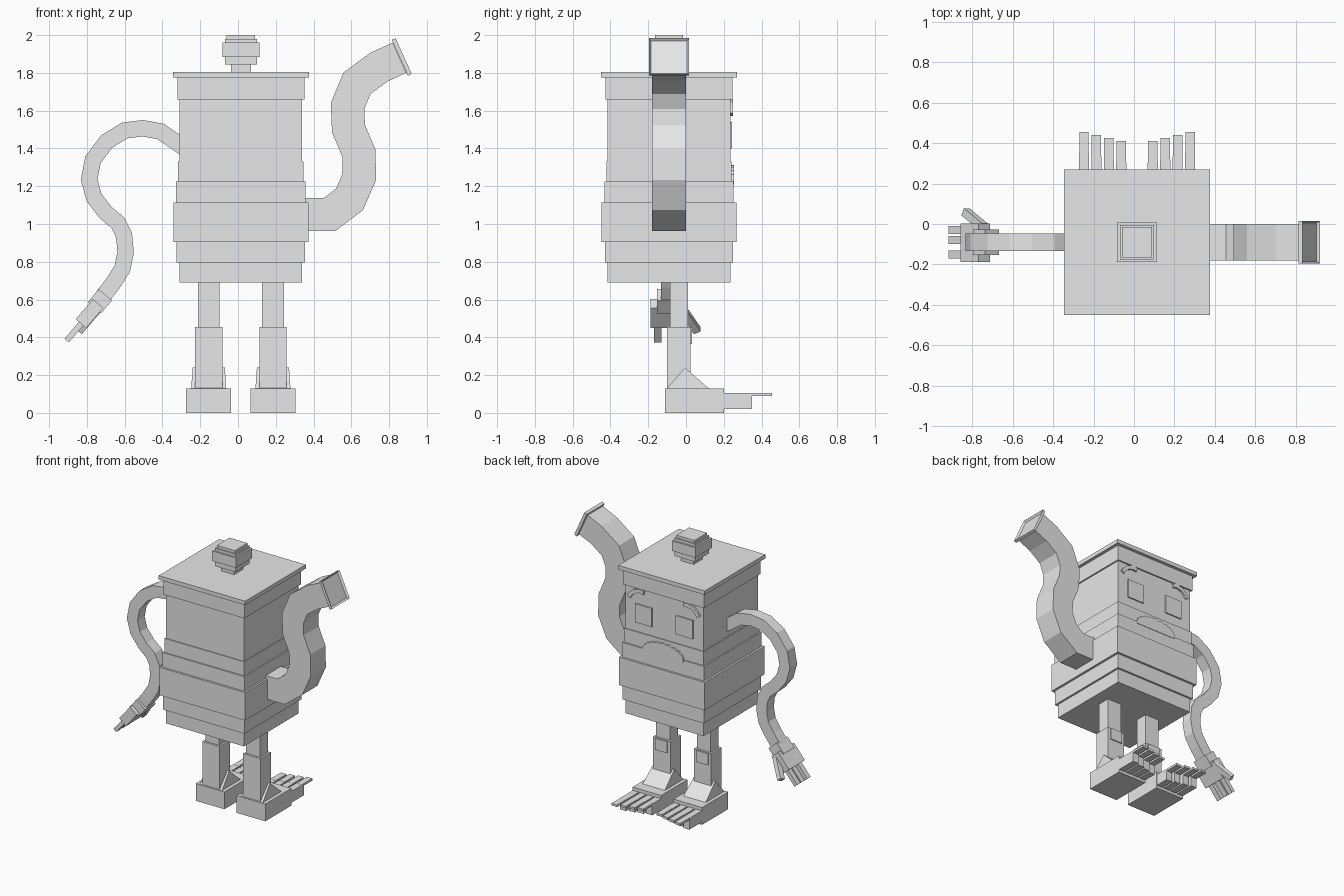
import bpy, bmesh, math
from mathutils import Vector, Matrix

if "Cube" in bpy.data.objects:
    bpy.data.objects.remove(bpy.data.objects["Cube"], do_unlink=True)

grey = bpy.data.materials.new("light_grey")
grey.use_nodes = True
grey.diffuse_color = (0.8, 0.8, 0.8, 1)
grey.node_tree.nodes["Principled BSDF"].inputs["Base Color"].default_value = (0.8, 0.8, 0.8, 1)

CX, CY = 0.015, -0.09   # axis of the pot


def finish(name, bm):
    bmesh.ops.recalc_face_normals(bm, faces=bm.faces)
    mesh = bpy.data.meshes.new(name)
    bm.to_mesh(mesh)
    bm.free()
    mesh.materials.append(grey)
    obj = bpy.data.objects.new(name, mesh)
    bpy.context.collection.objects.link(obj)
    return obj


def box(name, lo, hi, frame=Matrix(), recess=0):
    """Box between two corners; recess sinks an inset panel into its local +x face."""
    lo, hi = Vector(lo), Vector(hi)
    bm = bmesh.new()
    bmesh.ops.create_cube(bm, size=1, matrix=Matrix.Translation((lo + hi) / 2)
                          @ Matrix.Diagonal((*(hi - lo), 1)))
    if recess:
        face = max(bm.faces, key=lambda f: f.calc_center_median().x)
        bmesh.ops.inset_region(bm, faces=[face], thickness=recess)
        bmesh.ops.translate(bm, verts=face.verts, vec=(-recess, 0, 0))
    bm.transform(frame)
    return finish(name, bm)


def prism(name, outline, y0, y1):
    """Extrude an (x, z) outline from y0 to y1."""
    bm = bmesh.new()
    face = bm.faces.new([bm.verts.new((x, y0, z)) for x, z in outline])
    new = bmesh.ops.extrude_face_region(bm, geom=[face])["geom"]
    bmesh.ops.translate(bm, verts=[v for v in new if isinstance(v, bmesh.types.BMVert)],
                        vec=(0, y1 - y0, 0))
    return finish(name, bm)


def tube(name, path, half, y0, y1):
    """Square tube with mitred joints along an (x, z) path."""
    pts = [Vector(p) for p in path]
    bm = bmesh.new()
    rings = []
    for i, p in enumerate(pts):
        a = (p - pts[i - 1]).normalized() if i else (pts[1] - p).normalized()
        b = (pts[i + 1] - p).normalized() if i < len(pts) - 1 else a
        t = (a + b).normalized()
        off = Vector((-t.y, t.x)) * half / max(t.dot(a), 0.5)
        p1, p2 = p + off, p - off
        rings.append([bm.verts.new(c) for c in ((p1.x, y0, p1.y), (p1.x, y1, p1.y),
                                                (p2.x, y1, p2.y), (p2.x, y0, p2.y))])
    for r, s in zip(rings, rings[1:]):
        for k in range(4):
            n = (k + 1) % 4
            bm.faces.new((r[k], r[n], s[n], s[k]))
    bm.faces.new(rings[0])
    bm.faces.new(rings[-1])
    return finish(name, bm)


def frame_at(origin, direction):
    """Local x along direction, local y along world y."""
    d = Vector(direction).normalized()
    y = Vector((0, 1, 0))
    rot = Matrix((d, y, d.cross(y))).transposed().to_4x4()
    return Matrix.Translation(origin) @ rot


def stack(prefix, layers):
    for name, half, z0, z1 in layers:
        box(f"{prefix}_{name}", (CX - half, CY - half, z0), (CX + half, CY + half, z1))


# Pot body, lid and knob
stack("pot", [("base", 0.325, 0.69, 0.795), ("lower_band", 0.34, 0.795, 0.905),
              ("belly", 0.357, 0.905, 1.115), ("upper_band", 0.342, 1.115, 1.225),
              ("shoulder", 0.332, 1.225, 1.33), ("face_wall", 0.325, 1.33, 1.66),
              ("rim", 0.336, 1.66, 1.775), ("lid", 0.36, 1.775, 1.805)])
stack("knob", [("neck", 0.053, 1.805, 1.845), ("lower", 0.085, 1.845, 1.885),
               ("middle", 0.098, 1.885, 1.96), ("upper", 0.085, 1.96, 1.98),
               ("cap", 0.075, 1.98, 2.0)])

# Spout with a recessed lip
tube("spout", [(0.3, 1.05), (0.485, 1.05), (0.59, 1.13), (0.643, 1.25), (0.64, 1.375),
               (0.585, 1.505), (0.58, 1.625), (0.63, 1.745), (0.745, 1.83), (0.855, 1.88)],
     0.088, CY - 0.09, CY + 0.09)
box("spout_lip", (0, -0.105, -0.104), (0.022, 0.105, 0.104),
    frame_at((0.857, CY, 1.88), (0.91, 0, 0.41)), recess=0.015)

# Curved handle arm
tube("handle_arm", [(-0.28, 1.40), (-0.41, 1.49), (-0.505, 1.507), (-0.6, 1.495),
                    (-0.695, 1.437), (-0.768, 1.34), (-0.788, 1.235), (-0.762, 1.14),
                    (-0.70, 1.06), (-0.635, 1.005), (-0.603, 0.94), (-0.595, 0.85),
                    (-0.612, 0.765), (-0.66, 0.688), (-0.72, 0.61)],
     0.043, CY - 0.043, CY + 0.043)

# Hand
hand = frame_at((-0.715, CY, 0.61), (-0.645, 0, -0.764))
box("cuff", (-0.02, -0.063, -0.046), (0.07, 0.063, 0.046), hand)
box("palm", (0.04, -0.097, -0.036), (0.18, 0.092, 0.036), hand)
for i, y in enumerate((-0.06, 0.01, 0.06)):
    box(f"finger_{i + 1}", (0.17, y - 0.02, -0.015), (0.297, y + 0.02, 0.015), hand)
thumb = hand @ Matrix.Translation((0.06, 0.07, 0.02)) @ Matrix.Rotation(math.radians(28), 4, 'Z')
box("thumb", (0, -0.02, -0.016), (0.17, 0.02, 0.02), thumb)

# Legs, feet and toes
for side, s in (("left", 1), ("right", -1)):
    c = CX + s * 0.17

    def leg_part(name, half, y0, y1, z0, z1):
        return box(f"{side}_{name}", (c - half, y0, z0), (c + half, y1, z1))

    leg_part("upper_leg", 0.058, -0.085, 0.01, 0.44, 0.70)
    leg_part("lower_leg", 0.072, -0.10, 0.025, 0.12, 0.455)
    leg_part("knee_pad", 0.05, 0.02, 0.033, 0.365, 0.452)
    leg_part("foot", 0.119, -0.11, 0.20, 0, 0.13)

    # ankle wedge, narrowing toward its ridge
    bm = bmesh.new()
    low = [bm.verts.new((c + x, y, 0.125)) for x, y in
           ((-0.093, -0.105), (0.093, -0.105), (0.093, 0.125), (-0.093, 0.125))]
    a, b = [bm.verts.new((c + x, -0.005, 0.24)) for x in (-0.085, 0.085)]
    for f in (low, (low[0], low[1], b, a), (low[2], low[3], a, b),
              (low[1], low[2], b), (low[3], low[0], a)):
        bm.faces.new(f)
    finish(f"{side}_ankle", bm)

    # four toes, longest on the outside, each with a thin nail
    for i in range(4):
        x = c + s * (-0.092 + 0.0615 * i)
        tip = 0.305 + 0.015 * i
        box(f"{side}_toe_{i + 1}", (x - 0.025, 0.19, 0.02), (x + 0.025, tip, 0.105))
        box(f"{side}_toenail_{i + 1}", (x - 0.023, tip - 0.02, 0.09),
            (x + 0.023, tip + 0.105, 0.106))

# Face on the back wall
wall = CY + 0.325
for side, s in (("left", 1), ("right", -1)):
    c = CX + s * 0.17
    box(f"{side}_eye", (c - 0.07, wall - 0.01, 1.40), (c + 0.07, wall + 0.009, 1.54))
    arch = [(0.165, 1.64), (0.20, 1.645), (0.245, 1.632), (0.275, 1.605), (0.29, 1.58)]
    tube(f"{side}_eyebrow", [(CX + s * x, z) for x, z in arch], 0.014, wall - 0.01, wall + 0.014)

# Scalloped frowning mouth
outline = [(CX - 0.17, 1.21)]
STEPS = 22
for i in range(STEPS + 1):
    t = math.pi * (1 - i / STEPS)
    bump = 0.012 * (i % 2)
    outline.append((CX + 0.17 * math.cos(t), 1.225 + (0.075 + bump) * math.sin(t)))
outline.append((CX + 0.17, 1.21))
prism("mouth", outline, wall - 0.01, wall + 0.02)
